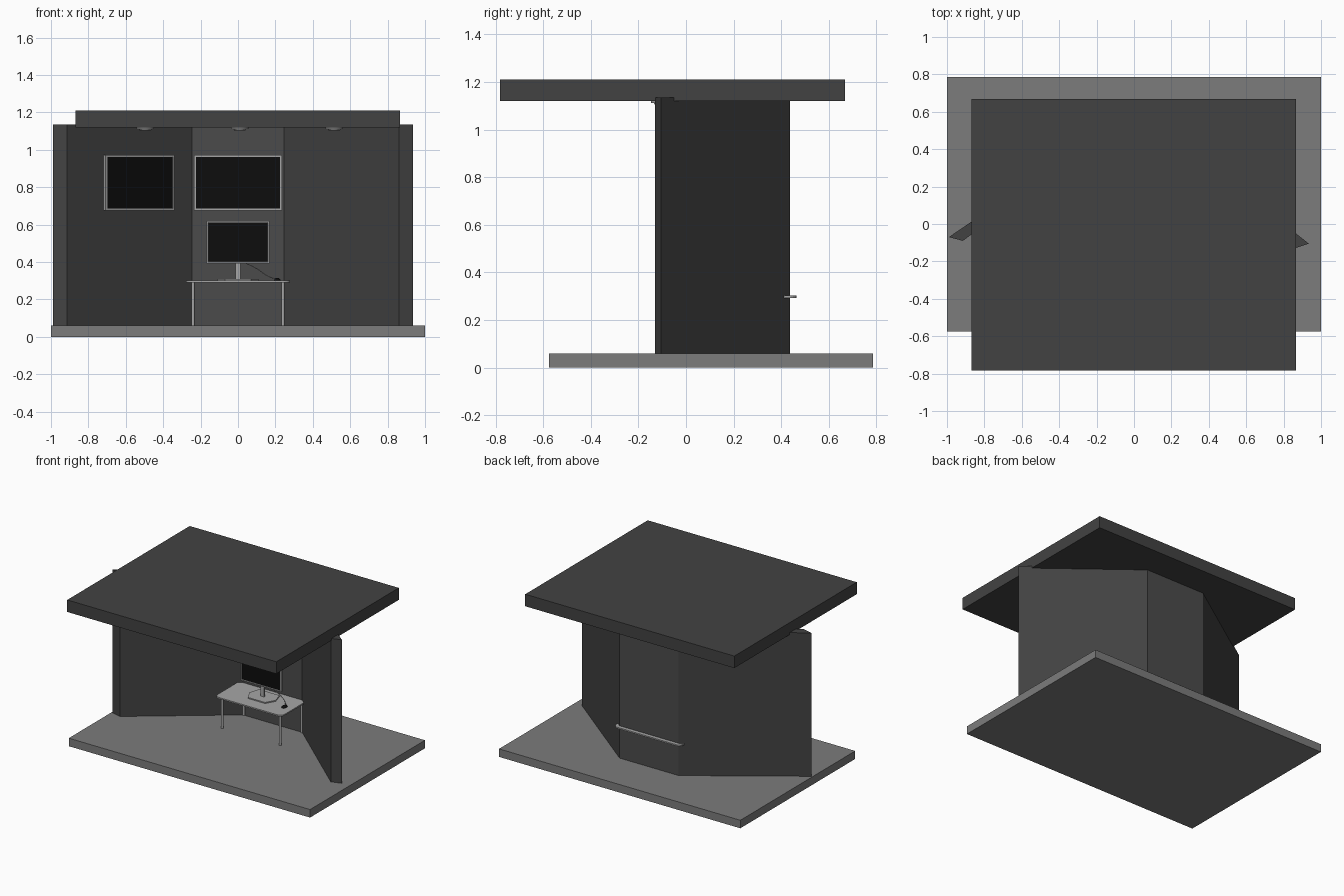
import bpy, bmesh, math
from mathutils import Vector, Matrix

if "Cube" in bpy.data.objects:
    bpy.data.objects.remove(bpy.data.objects["Cube"], do_unlink=True)


def material(name, r, g, b):
    m = bpy.data.materials.new(name)
    m.use_nodes = True
    m.diffuse_color = (r, g, b, 1)
    m.node_tree.nodes["Principled BSDF"].inputs["Base Color"].default_value = (r, g, b, 1)
    return m


CHARCOAL = material("charcoal", 0.055, 0.055, 0.055)
PANEL = material("panel grey", 0.07, 0.07, 0.07)
FLOOR = material("floor grey", 0.2, 0.2, 0.2)
SILVER = material("silver", 0.38, 0.38, 0.38)
BLACK = material("screen black", 0.004, 0.004, 0.004)


def finish(name, bm, *mats):
    bmesh.ops.recalc_face_normals(bm, faces=bm.faces)
    mesh = bpy.data.meshes.new(name)
    bm.to_mesh(mesh)
    bm.free()
    obj = bpy.data.objects.new(name, mesh)
    bpy.context.collection.objects.link(obj)
    for m in mats:
        mesh.materials.append(m)
    return obj


def prism(name, outline, z0, z1, mat):
    """Extrude a plan outline from z0 up to z1."""
    bm = bmesh.new()
    face = bm.faces.new([bm.verts.new((x, y, z0)) for x, y in outline])
    new = bmesh.ops.extrude_face_region(bm, geom=[face])["geom"]
    verts = [v for v in new if isinstance(v, bmesh.types.BMVert)]
    bmesh.ops.translate(bm, verts=verts, vec=(0, 0, z1 - z0))
    return finish(name, bm, mat)


def box(name, x0, x1, y0, y1, z0, z1, mat):
    return prism(name, [(x0, y0), (x1, y0), (x1, y1), (x0, y1)], z0, z1, mat)


def cylinder(name, x, y, z0, z1, r_bottom, r_top, mat, sides=16):
    bm = bmesh.new()
    bmesh.ops.create_cone(bm, cap_ends=True, segments=sides, radius1=r_bottom,
                          radius2=r_top, depth=z1 - z0,
                          matrix=Matrix.Translation((x, y, (z0 + z1) / 2)))
    for f in bm.faces:
        f.smooth = len(f.verts) == 4
    for e in bm.edges:
        e.smooth = all(len(f.verts) == 4 for f in e.link_faces)
    return finish(name, bm, mat)


def display(name, width, height, depth, border, location, angle=0):
    """Silver frame with a recessed black screen; its back is at the location."""
    bm = bmesh.new()
    bmesh.ops.create_cube(bm, size=1)
    bmesh.ops.scale(bm, vec=(width, depth, height), verts=bm.verts)
    bmesh.ops.translate(bm, vec=(0, -depth / 2, 0), verts=bm.verts)
    screen = min(bm.faces, key=lambda f: f.calc_center_median().y)
    bmesh.ops.inset_individual(bm, faces=[screen], thickness=border)
    edge = bmesh.ops.inset_individual(bm, faces=[screen], thickness=0.001)
    bmesh.ops.translate(bm, vec=(0, 0.006, 0), verts=screen.verts)
    screen.material_index = 1
    obj = finish(name, bm, SILVER, BLACK)
    obj.location = location
    obj.rotation_euler.z = angle
    return obj


# Floor slab and overhanging roof
box("floor", -1, 1, -0.575, 0.785, 0, 0.06, FLOOR)
box("roof", -0.868, 0.865, -0.782, 0.668, 1.12, 1.21, CHARCOAL)

# Back wall and two angled wings
W, INNER, OUTER, TOP = 0.245, 0.41, 0.437, 1.135
box("back_wall", -W, W, INNER, OUTER, 0.06, TOP, PANEL)
prism("right_wing_wall", [(-0.99, -0.07), (-0.915, -0.09), (-W, INNER), (-W, OUTER)],
      0.06, TOP, CHARCOAL)
prism("left_wing_wall", [(0.935, -0.105), (0.86, -0.13), (W, INNER), (W, OUTER)],
      0.06, TOP, CHARCOAL)

# Wall displays
display("back_display", 0.47, 0.298, 0.02, 0.015, (0, INNER, 0.824))
display("wing_display", 0.46, 0.298, 0.02, 0.015, (-0.535, 0.194, 0.824),
        math.atan2(0.5, 0.67))

# Desk top with rounded corners
R, DX, Y0, Y1 = 0.035, 0.278, 0.12, 0.465
outline = []
for i, (cx, cy) in enumerate([(DX - R, Y1 - R), (R - DX, Y1 - R),
                              (R - DX, Y0 + R), (DX - R, Y0 + R)]):
    for k in range(6):
        a = math.pi / 2 * (i + k / 5)
        outline.append((cx + R * math.cos(a), cy + R * math.sin(a)))
prism("desk_top", outline, 0.292, 0.302, SILVER)

# Desk legs
for side, x in (("left", 0.24), ("right", -0.24)):
    for end, y in (("front", 0.157), ("back", 0.41)):
        cylinder(f"{end}_{side}_leg", x, y, 0.06, 0.293, 0.009, 0.009, SILVER)

# Desktop monitor with neck and cut-corner base
display("monitor", 0.335, 0.227, 0.02, 0.011, (0, 0.29, 0.507))
box("monitor_neck", -0.014, 0.014, 0.288, 0.302, 0.306, 0.47, SILVER)
prism("monitor_base", [(-0.07, 0.22), (0.07, 0.22), (0.11, 0.29), (0.085, 0.37),
                       (-0.085, 0.37), (-0.11, 0.29)], 0.302, 0.31, SILVER)

# Mouse
bm = bmesh.new()
bmesh.ops.create_uvsphere(bm, u_segments=16, v_segments=8, radius=1)
bmesh.ops.scale(bm, vec=(0.017, 0.025, 0.014), verts=bm.verts)
bmesh.ops.bisect_plane(bm, geom=bm.verts[:] + bm.edges[:] + bm.faces[:],
                       plane_co=(0, 0, 0), plane_no=(0, 0, 1), clear_inner=True)
for f in bm.faces:
    f.smooth = True
finish("mouse", bm, BLACK).location = (0.21, 0.25, 0.302)

# Mouse cable
curve = bpy.data.curves.new("mouse_cable", "CURVE")
curve.dimensions = "3D"
curve.bevel_depth = 0.0025
curve.bevel_resolution = 1
path = [(0.03, 0.295, 0.4), (0.1, 0.31, 0.365), (0.16, 0.31, 0.325), (0.21, 0.27, 0.308)]
spline = curve.splines.new("BEZIER")
spline.bezier_points.add(len(path) - 1)
for point, co in zip(spline.bezier_points, path):
    point.co = Vector(co)
    point.handle_left_type = point.handle_right_type = "AUTO"
curve.materials.append(SILVER)
cable = bpy.data.objects.new("mouse_cable", curve)
bpy.context.collection.objects.link(cable)

# Ceiling lamps
for name, x in (("right", -0.495), ("middle", 0.01), ("left", 0.515)):
    cylinder(f"{name}_lamp_rim", x, -0.1, 1.112, 1.121, 0.047, 0.047, SILVER, 24)
    cylinder(f"{name}_lamp_lens", x, -0.1, 1.104, 1.113, 0.03, 0.036, SILVER, 24)
